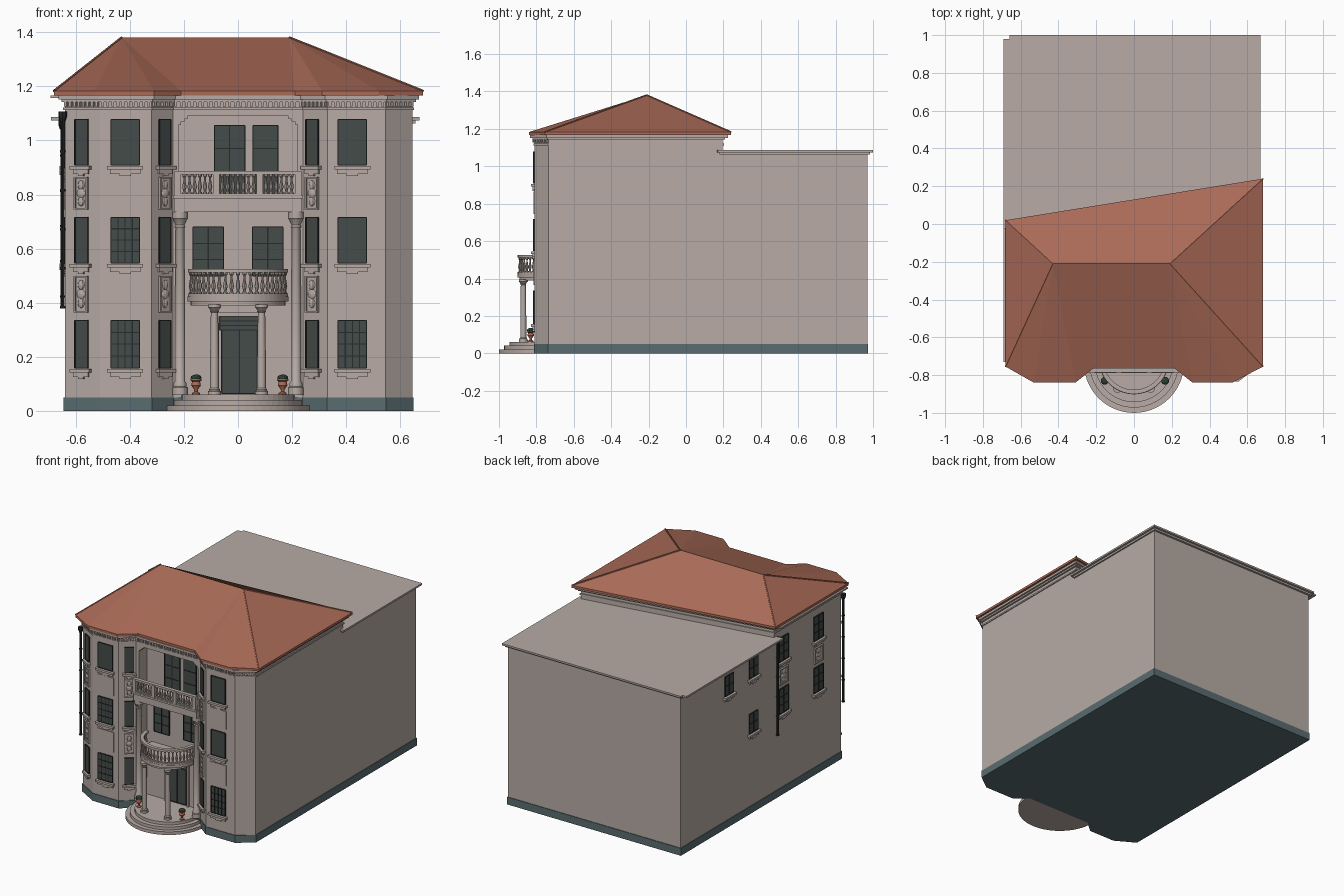
import bpy, bmesh
from math import pi, cos, sin
from mathutils import Matrix, Vector

if "Cube" in bpy.data.objects:
    bpy.data.objects.remove(bpy.data.objects["Cube"])


def material(name, rgb):
    m = bpy.data.materials.new(name)
    m.use_nodes = True
    m.diffuse_color = (*rgb, 1)
    m.node_tree.nodes["Principled BSDF"].inputs["Base Color"].default_value = (*rgb, 1)
    return m


STONE = material("pinkish stone", (0.48, 0.41, 0.375))
TILE = material("terracotta tile", (0.40, 0.145, 0.095))
PLINTH = material("slate plinth", (0.10, 0.15, 0.16))
GLASS = material("dark glass", (0.06, 0.072, 0.068))
IRON = material("dark iron", (0.02, 0.024, 0.024))
PLANT = material("dark leaf", (0.025, 0.05, 0.03))


def prism(bm, pts, z0, z1):
    """Extrude a plan outline between two heights."""
    low = [bm.verts.new((x, y, z0)) for x, y in pts]
    high = [bm.verts.new((x, y, z1)) for x, y in pts]
    bm.faces.new(low[::-1])
    bm.faces.new(high)
    for i in range(len(pts)):
        j = (i + 1) % len(pts)
        bm.faces.new((low[i], low[j], high[j], high[i]))


def box(bm, x0, x1, y0, y1, z0, z1, frame=Matrix()):
    size = Matrix.Diagonal((x1 - x0, y1 - y0, z1 - z0, 1))
    mid = Matrix.Translation(((x0 + x1) / 2, (y0 + y1) / 2, (z0 + z1) / 2))
    bmesh.ops.create_cube(bm, size=1, matrix=frame @ mid @ size)


def lathe(bm, profile, x, y, z0, z1, width, sides=12):
    """Turn a (radius, height) profile, scaled to a width and height range."""
    rings = [[bm.verts.new((x + r * width * cos(2 * pi * i / sides),
                            y + r * width * sin(2 * pi * i / sides),
                            z0 + h * (z1 - z0))) for i in range(sides)] for r, h in profile]
    for a, b in zip(rings, rings[1:]):
        for i in range(sides):
            j = (i + 1) % sides
            bm.faces.new((a[i], a[j], b[j], b[i]))
    bm.faces.new(rings[0][::-1])
    bm.faces.new(rings[-1])


def finish(name, bm, mat, smooth=False):
    bmesh.ops.recalc_face_normals(bm, faces=bm.faces)
    mesh = bpy.data.meshes.new(name)
    bm.to_mesh(mesh)
    bm.free()
    mesh.materials.append(mat)
    ob = bpy.data.objects.new(name, mesh)
    bpy.context.collection.objects.link(ob)
    if smooth:
        bpy.ops.object.select_all(action='DESELECT')
        ob.select_set(True)
        bpy.context.view_layer.objects.active = ob
        bpy.ops.object.shade_smooth_by_angle(angle=0.6)


def offset(pts, d):
    """Move a counter-clockwise outline outward with mitred corners."""
    out = []
    for i, p in enumerate(pts):
        p, a, b = Vector(p), Vector(pts[i - 1]), Vector(pts[(i + 1) % len(pts)])
        e, f = (p - a).normalized(), (b - p).normalized()
        n, m = Vector((e.y, -e.x)), Vector((f.y, -f.x))
        out.append(tuple(p + (n + m) * d / (1 + n.dot(m))))
    return out


def wall_frame(a, b, t=0.0):
    """Local frame on a wall: x along it, y inward, z up."""
    a, b = Vector((*a, 0)), Vector((*b, 0))
    x = (b - a).normalized()
    y = Vector((0, 0, 1)).cross(x)
    m = Matrix((x, y, (0, 0, 1))).transposed().to_4x4()
    m.translation = a.lerp(b, t)
    return m


def arc(r, cy, steps=28):
    return [(r * cos(pi + pi * i / steps), cy + r * sin(pi + pi * i / steps))
            for i in range(steps + 1)]


# Main walls
front = [(-0.64, -0.735), (-0.51, -0.81), (-0.32, -0.81), (-0.24, -0.74),
         (0.24, -0.74), (0.33, -0.81), (0.545, -0.81), (0.645, -0.735)]
tall = front + [(0.645, 0.195), (-0.64, -0.02)]
BACK = -0.65
recess = [(-0.22, -0.74), (-0.22, BACK), (0.22, BACK), (0.22, -0.74)]
footprint = front + [(0.645, 0.97), (-0.64, 0.97)]

bm = bmesh.new()
prism(bm, front[:4] + recess + tall[4:], 0.05, 1.09)
prism(bm, tall, 1.09, 1.165)
for s in (-1, 1):                               # rounded corners of the loggia opening
    for k in range(3):
        box(bm, *sorted((s * 0.22, s * (0.21 - 0.012 * k))), -0.738, BACK, 1.06 + 0.01 * k, 1.09)
finish("front_block", bm, STONE)

bm = bmesh.new()
prism(bm, [tall[8], (0.645, 0.97), (-0.64, 0.97), tall[9]], 0.05, 1.07)
finish("rear_block", bm, STONE)

bm = bmesh.new()
prism(bm, offset(footprint, 0.004), 0, 0.05)
finish("plinth", bm, PLINTH)

bm = bmesh.new()
prism(bm, [(0.67, 0.17), (0.67, 1), (-0.66, 1), (-0.66, 0.98), (-0.69, 0.98), (-0.69, -0.05)], 1.074, 1.086)
prism(bm, [(0.655, 0.18), (0.655, 0.985), (-0.655, 0.985), (-0.655, -0.04)], 1.062, 1.074)
finish("flat_roof", bm, STONE)

# Hipped roof with a bay-shaped eave
eave = [(-0.68, -0.755), (-0.53, -0.84), (-0.31, -0.84), (-0.21, -0.76), (0.21, -0.76),
        (0.31, -0.84), (0.52, -0.84), (0.683, -0.755), (0.683, 0.24), (-0.68, 0.02)]
bm = bmesh.new()
prism(bm, eave, 1.167, 1.183)
rim = [bm.verts.new((x, y, 1.183)) for x, y in eave]
west, east = bm.verts.new((-0.43, -0.21, 1.38)), bm.verts.new((0.19, -0.21, 1.38))
for i in range(3):
    bm.faces.new((rim[i], rim[i + 1], west))
    bm.faces.new((rim[i + 4], rim[i + 5], east))
bm.faces.new((rim[3], rim[4], east, west))
bm.faces.new((rim[7], rim[8], east))
bm.faces.new((rim[8], rim[9], west, east))
bm.faces.new((rim[9], rim[0], west))
finish("hipped_roof", bm, TILE)

# Ridge and hip capping
bm = bmesh.new()
for a, b in ((west_co, rim_co) for west_co, rim_co in
             [((-0.43, -0.21), eave[0]), ((-0.43, -0.21), eave[9]),
              ((0.19, -0.21), eave[7]), ((0.19, -0.21), eave[8])]):
    p, q = Vector((*a, 1.38)), Vector((*b, 1.183))
    rot = (q - p).to_track_quat('Z', 'Y').to_matrix().to_4x4()
    bmesh.ops.create_cone(bm, segments=6, radius1=0.005, radius2=0.005, depth=(q - p).length,
                          matrix=Matrix.Translation((p + q) / 2) @ rot)
finish("hip_tiles", bm, TILE)

# Cornice with dentils
bm = bmesh.new()
prism(bm, offset(tall, 0.006), 1.112, 1.122)
prism(bm, offset(tall, 0.012), 1.142, 1.152)
prism(bm, offset(tall, 0.024), 1.152, 1.167)
box(bm, -0.692, -0.64, -0.73, -0.02, 1.157, 1.167)
for a, b in zip(front, front[1:]):
    n = round((Vector(b) - Vector(a)).length / 0.02)
    for i in range(n):
        box(bm, -0.005, 0.005, -0.012, 0, 1.126, 1.142, wall_frame(a, b, (i + 0.5) / n))
finish("cornice", bm, STONE)

# Windows, sills and relief panels
glass, bars, trim = bmesh.new(), bmesh.new(), bmesh.new()


def window(f, w, z0, z1, cols=1, rows=1, sill=True):
    h = w / 2
    box(glass, -h, h, -0.004, 0.003, z0, z1, f)
    for i in range(cols + 1):
        x = -h + w * i / cols
        box(bars, x - 0.002, x + 0.002, -0.007, 0, z0, z1, f)
    for i in range(rows + 1):
        z = z0 + (z1 - z0) * i / rows
        box(bars, -h, h, -0.007, 0, z - 0.002, z + 0.002, f)
    if sill:
        box(trim, -h - 0.014, h + 0.014, -0.02, 0, z0 - 0.018, z0 - 0.004, f)
        box(trim, -h - 0.004, h + 0.004, -0.01, 0, z0 - 0.034, z0 - 0.018, f)
        box(trim, -h * 0.4, h * 0.4, -0.01, 0, z0 - 0.042, z0 - 0.034, f)


def panel(f, w, z0, z1, carved=False):
    h = w / 2
    box(trim, -h, h, -0.005, 0, z0, z1, f)
    if carved:
        for x in (-h, h - 0.006):
            box(trim, x, x + 0.006, -0.011, 0, z0, z1, f)
        for z in (z0, z1 - 0.006):
            box(trim, -h, h, -0.011, 0, z, z + 0.006, f)
        for k, s in ((0.25, 0.25), (0.5, 0.32), (0.75, 0.25)):
            ball = Matrix.Translation((0, -0.005, z0 + k * (z1 - z0)))
            bmesh.ops.create_uvsphere(trim, u_segments=8, v_segments=6, radius=1,
                                      matrix=f @ ball @ Matrix.Diagonal((w * s, 0.007, 0.018, 1)))


storeys = [(0.16, 0.335), (0.548, 0.716), (0.91, 1.078)]
spandrels = [(0.365, 0.5), (0.745, 0.865)]
for seg, t, w in ((0, 0.485, 0.055), (1, 0.49, 0.105), (2, 0.6, 0.055), (4, 0.4, 0.055), (5, 0.43, 0.105)):
    f = wall_frame(front[seg], front[seg + 1], t)
    wide = w > 0.1
    for k, (z0, z1) in enumerate(storeys):
        grid = wide and (k == 0 or (k == 1 and seg == 1))
        window(f, w, z0, z1, *((4, 4) if grid else (1, 1)))
    for z0, z1 in spandrels:
        panel(f, w + (0.015 if wide else 0.003), z0, z1, not wide)

side = lambda y: wall_frame((-0.64, y), (-0.64, y - 1))
for y in (-0.49, -0.12):
    window(side(y), 0.1, 0.55, 0.716, 2, 3)
    window(side(y), 0.1, 0.9, 1.06, 2, 3)
    panel(side(y), 0.09, 0.745, 0.85, True)
for y, z in ((0.2, 0.91), (0.2, 0.54), (0.46, 0.89)):
    window(side(y), 0.09, z, z + 0.13, 2, 2)

inner = lambda x: wall_frame((x, BACK), (x + 1, BACK))
for x, w, z0, z1, cols in ((-0.11, 0.112, 0.5, 0.68, 2), (0.11, 0.112, 0.5, 0.68, 2),
                           (-0.031, 0.112, 0.8, 1.055, 2), (0.101, 0.092, 0.8, 1.055, 1)):
    window(inner(x), w, z0, z1, cols, 3, False)

# Entrance door
window(inner(0.005), 0.13, 0.065, 0.3, 2, 1, False)
window(inner(0.005), 0.145, 0.3, 0.35, 1, 3, False)
for x in (-0.078, 0.088):
    box(trim, x - 0.007, x + 0.007, -0.015, 0, 0.06, 0.355, inner(0))
box(trim, -0.09, 0.1, -0.02, 0, 0.35, 0.365, inner(0))
finish("window_glass", glass, GLASS)
finish("window_bars", bars, IRON)
finish("sills_and_panels", trim, STONE)

# Rounded entrance steps
CY = -0.735
bm = bmesh.new()
for i, r in enumerate((0.265, 0.237, 0.208)):
    prism(bm, arc(r, CY) + [(r, CY + 0.02), (-r, CY + 0.02)], 0.02 * i, 0.02 * i + 0.021)
box(bm, -0.22, 0.22, CY, BACK, 0.04, 0.061)
finish("entrance_steps", bm, STONE)

# Columns
column = [(1.5, 0), (1.5, 0.04), (1.25, 0.045), (1.3, 0.06), (1, 0.075), (1, 0.4), (0.84, 0.91),
          (1.05, 0.92), (0.88, 0.93), (1.35, 0.96), (1.5, 0.965), (1.5, 1)]
bm = bmesh.new()
for s in (-1, 1):
    lathe(bm, column, s * 0.087, -0.87, 0.06, 0.395, 0.016, 16)
    lathe(bm, column, s * 0.214, -0.745, 0.06, 0.735, 0.019, 16)
finish("columns", bm, STONE, True)

# Balconies
baluster = [(0.9, 0), (0.9, 0.08), (0.5, 0.12), (1, 0.35), (0.45, 0.7), (0.45, 0.85), (0.9, 0.9), (0.9, 1)]
BY = -0.715
slabs, posts = bmesh.new(), bmesh.new()
for r, z0, z1 in ((0.175, 0.39, 0.405), (0.187, 0.405, 0.424)):
    prism(slabs, arc(r, BY) + [(r, BACK), (-r, BACK)], z0, z1)
for z0, z1 in ((0.424, 0.434), (0.512, 0.526)):
    prism(slabs, arc(0.185, BY) + arc(0.162, BY)[::-1], z0, z1)
for i in range(23):
    a = pi + pi * (i + 0.5) / 23
    lathe(posts, baluster, 0.174 * cos(a), BY + 0.174 * sin(a), 0.434, 0.512, 0.0085, 8)
box(slabs, -0.235, 0.235, -0.775, BACK, 0.735, 0.785)
box(slabs, -0.24, 0.24, -0.79, BACK, 0.785, 0.797)
for z0, z1 in ((0.797, 0.804), (0.874, 0.887)):
    box(slabs, -0.235, 0.235, -0.787, -0.763, z0, z1)
for x in (-0.222, -0.08, 0.08, 0.222):
    box(slabs, x - 0.012, x + 0.012, -0.788, -0.762, 0.797, 0.88)
for start, n, gap in ((-0.198, 6, 0.019), (-0.058, 7, 0.0193), (0.103, 6, 0.019)):
    for i in range(n):
        lathe(posts, baluster, start + gap * i, -0.775, 0.804, 0.874, 0.008, 8)
finish("balcony_slabs_and_rails", slabs, STONE)
finish("balusters", posts, STONE, True)

# Potted plants beside the entrance
urn = [(0.7, 0), (0.7, 0.1), (0.3, 0.2), (0.35, 0.35), (0.85, 0.6), (0.7, 0.85), (1, 0.92), (1, 1)]
pots, leaves = bmesh.new(), bmesh.new()
for x in (-0.155, 0.165):
    lathe(pots, urn, x, -0.83, 0.061, 0.118, 0.021)
    bmesh.ops.create_icosphere(leaves, subdivisions=2, radius=1, matrix=Matrix.Translation(
        (x, -0.83, 0.123)) @ Matrix.Diagonal((0.021, 0.021, 0.013, 1)))
finish("urns", pots, TILE, True)
finish("urn_plants", leaves, PLANT)

# Drainpipes with hoppers and brackets
bm = bmesh.new()
for y, z0, z1 in ((-0.745, 0.38, 1.1), (-0.05, 0.42, 1.07)):
    lathe(bm, [(1, 0), (1, 1)], -0.648, y, z0, z1, 0.007, 8)
    lathe(bm, [(0.6, 0), (1, 0.5), (1, 1)], -0.648, y, z1 - 0.03, z1 + 0.008, 0.016, 8)
    for k in range(5):
        z = z0 + (z1 - z0) * k / 5
        lathe(bm, [(1, 0), (1, 1)], -0.648, y, z, z + 0.008, 0.01, 8)
finish("drainpipes", bm, IRON)
